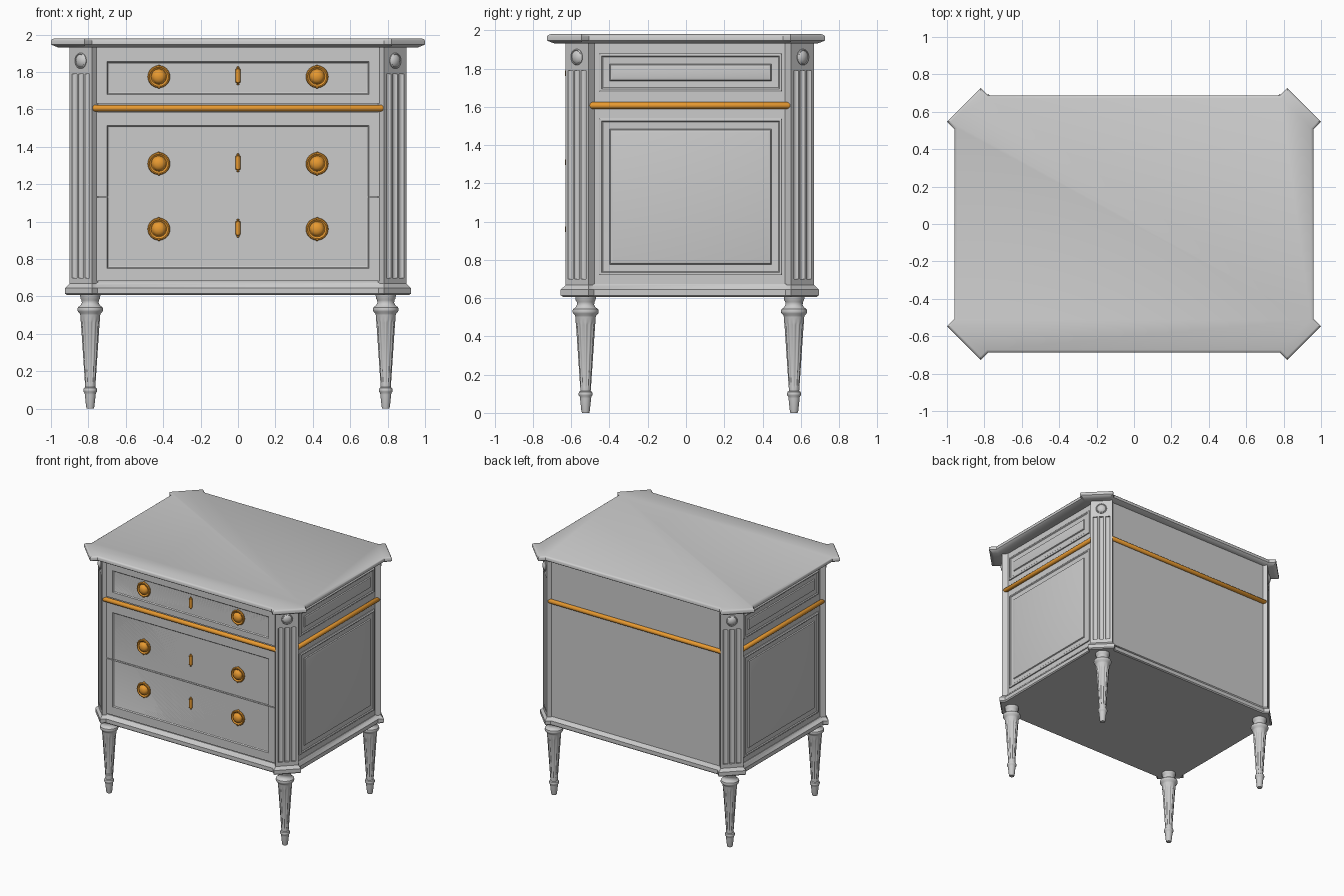
import bpy, bmesh, math
from mathutils import Matrix, Vector

if "Cube" in bpy.data.objects:
    bpy.data.objects.remove(bpy.data.objects["Cube"])

CY = 0.02            # body sits slightly behind the centre of the top
CORNERS = [(sx, sy) for sx in (-1, 1) for sy in (-1, 1)]
brass = bpy.data.materials.new("brass")
brass.diffuse_color = (0.8, 0.32, 0.03, 1)
brass.use_nodes = True
brass.node_tree.nodes["Principled BSDF"].inputs["Base Color"].default_value = brass.diffuse_color


def loft(name, rings, matrix=Matrix(), mat=None, smooth=35):
    """Skin closed rings of points and cap both ends."""
    bm = bmesh.new()
    vs = [[bm.verts.new(matrix @ Vector(p)) for p in r] for r in rings]
    n = len(vs[0])
    for a, b in zip(vs, vs[1:]):
        for i in range(n):
            j = (i + 1) % n
            bm.faces.new((a[i], a[j], b[j], b[i]))
    bm.faces.new(vs[0][::-1])
    bm.faces.new(vs[-1])
    bmesh.ops.recalc_face_normals(bm, faces=bm.faces)
    me = bpy.data.meshes.new(name)
    bm.to_mesh(me)
    bm.free()
    ob = bpy.data.objects.new(name, me)
    bpy.context.collection.objects.link(ob)
    if mat:
        me.materials.append(mat)
    bpy.context.view_layer.objects.active = ob
    bpy.ops.object.select_all(action='DESELECT')
    ob.select_set(True)
    bpy.ops.object.shade_smooth_by_angle(angle=math.radians(smooth))
    return ob


def lathe(name, profile, matrix, mat=None, seg=32, flute=None):
    """Turned part; flute = (z0, z1, depth) carves every other vertex inwards."""
    rings = []
    for r, z in profile:
        ring = []
        for i in range(seg):
            a = 2 * math.pi * i / seg
            k = 1
            if flute and flute[0] <= z <= flute[1]:
                k = 1 - flute[2] * (0.5 - 0.5 * math.cos(12 * a))
            ring.append((r * k * math.cos(a), r * k * math.sin(a), z))
        rings.append(ring)
    return loft(name, rings, matrix, mat)


def eared(hx, hy, c, e):
    """Rectangle with chamfered corners that step out as small ears."""
    q = [(hx - e, hy - c - e), (hx, hy - c), (hx - c, hy), (hx - c - e, hy - e)]
    r = [(-x, y) for x, y in q[::-1]]
    return q + r + [(-x, -y) for x, y in q] + [(-x, -y) for x, y in r]


def inset(pts, d):
    out = []
    for i, p in enumerate(pts):
        p = Vector(p)
        a = (p - Vector(pts[i - 1])).normalized()
        b = (Vector(pts[(i + 1) % len(pts)]) - p).normalized()
        na, nb = Vector((-a.y, a.x)), Vector((-b.y, b.x))
        out.append(p + (na + nb) * d / (1 + na.dot(nb)))
    return out


def slab(name, outline, profile, cy=0):
    return loft(name, [[(p[0], p[1] + cy, z) for p in inset(outline, d)] for z, d in profile])


def panel(name, rects, matrix):
    """Nested rectangles (u0, u1, v0, v1, depth) form a moulded panel."""
    return loft(name, [[(a, b0, d), (b, b0, d), (b, b1, d), (a, b1, d)]
                       for a, b, b0, b1, d in rects], matrix, smooth=20)


def basis(u, v, w, origin=(0, 0, 0)):
    m = Matrix((u, v, w)).transposed().to_4x4()
    m.translation = origin
    return m


# Top, base moulding and carcass
slab("table_top", eared(1, 0.727, 0.18, 0.04),
     [(1.93, 0.03), (1.943, 0.006), (1.948, 0), (1.968, 0), (1.975, 0.004), (1.98, 0.014)])
slab("base_moulding", eared(0.925, 0.675, 0.145, 0.03),
     [(0.607, 0.008), (0.615, 0), (0.645, 0), (0.66, 0.012), (0.675, 0.022)], CY)
body = [(0.868, 0.53), (0.78, 0.618)]
body += [(-x, y) for x, y in body[::-1]]
body += [(-x, -y) for x, y in body]
slab("carcass", body, [(0.65, 0), (1.94, 0)], CY)
loft("back_panel", [[(sx * 0.77, 0.63 + d, z) for sx, z in
                     ((-1, 0.67), (1, 0.67), (1, 1.935), (-1, 1.935))] for d in (0, 0.015)])

# Drawer fronts with shallow sunk fields
front = basis((1, 0, 0), (0, 0, 1), (0, -1, 0))
W, F, D = 0.775, 0.70, 0.608
for name, z0, z1, f0, f1 in (("top_drawer", 1.632, 1.932, 1.68, 1.855),
                             ("middle_drawer", 1.134, 1.585, 1.134, 1.515),
                             ("bottom_drawer", 0.682, 1.128, 0.75, 1.128)):
    b0 = 0.012 if f0 > z0 else 0     # the field runs through between the lower drawers
    b1 = 0.012 if f1 < z1 else 0
    panel(name, [(-W, W, z0, z1, 0.59), (-W, W, z0, z1, D), (-F, F, f0, f1, D),
                 (-F + 0.005, F - 0.005, f0 + b0 / 2, f1 - b1 / 2, D - 0.008),
                 (-F + 0.012, F - 0.012, f0 + b0, f1 - b1, D - 0.01)], front)

# Side panels: raised frame moulding around a cushioned field
rings = [(0, 0.86), (0, 0.876), (0.006, 0.88), (0.014, 0.88), (0.02, 0.874),
         (0.048, 0.872), (0.056, 0.872), (0.06, 0.88), (0.075, 0.884)]
for sx, side in ((-1, "left"), (1, "right")):
    m = basis((0, 1, 0), (0, 0, 1), (sx, 0, 0))
    for part, z0, z1 in (("upper", 1.68, 1.88), ("lower", 0.72, 1.54)):
        panel(f"{side}_{part}_panel",
              [(-0.455 + i, 0.503 - i, z0 + i, z1 - i, d) for i, d in rings], m)

# Brass rail around all four sides
rail = [(0.0, 0), (0.014, 0), (0.018, 0.006)]
for name, origin, axis, length in (
        ("front_rail", (0, -0.611, 1.607), (1, 0, 0), 1.56),
        ("back_rail", (0, 0.649, 1.607), (1, 0, 0), 1.56),
        ("left_rail", (-0.876, CY, 1.607), (0, 1, 0), 1.07),
        ("right_rail", (0.876, CY, 1.607), (0, 1, 0), 1.07)):
    h = length / 2
    rot = Vector(axis).to_track_quat('Z', 'Y').to_matrix().to_4x4()
    lathe(name, [(r, -h + z) for r, z in rail[1:]] + [(r, h - z) for r, z in rail[:0:-1]],
          Matrix.Translation(origin) @ rot, brass, 16)

# Corner columns with three flutes, cap block, rosette and turned leg
section = [(-0.085, 0)]
for c in (-0.048, 0, 0.048):
    for i in range(9):
        a = math.pi * i / 8
        section.append((c - 0.018 * math.cos(a), -0.014 * math.sin(a)))
section += [(0.085, 0), (0.085, -0.13), (-0.085, -0.13)]
block = [(-0.085, 0), (0.085, 0), (0.085, -0.13), (-0.085, -0.13)]
leg = [(0.019, 0), (0.022, 0.01), (0.029, 0.075), (0.03, 0.085), (0.036, 0.092), (0.037, 0.1),
       (0.034, 0.11), (0.027, 0.115), (0.028, 0.135), (0.029, 0.145), (0.05, 0.46),
       (0.052, 0.475), (0.053, 0.5), (0.056, 0.51), (0.066, 0.52), (0.069, 0.53),
       (0.066, 0.542), (0.052, 0.552), (0.045, 0.565), (0.046, 0.58), (0.053, 0.59), (0.054, 0.615)]
rosette = [(0.042, -0.005), (0.042, 0.004), (0.037, 0.008), (0.034, 0.005), (0.031, 0.008),
           (0.022, 0.014), (0.011, 0.017), (0.002, 0.018)]
for sx, sy in CORNERS:
    tag = ("back" if sy > 0 else "front") + ("_right" if sx > 0 else "_left")
    w = Vector((sx, sy, 0)).normalized()
    u = Vector((-w.y, w.x, 0))
    m = basis(u, w, (0, 0, 1), (sx * 0.84, CY + sy * 0.59, 0))
    loft(tag + "_column", [[(a, b, z) for a, b in section] for z in (0.70, 1.79)], m)
    loft(tag + "_column_foot", [[(a, b, z) for a, b in block] for z in (0.66, 0.70)], m)
    loft(tag + "_column_cap", [[(a, b, z) for a, b in block] for z in (1.79, 1.935)], m)
    lathe(tag + "_rosette", rosette,
          basis(u, (0, 0, 1), w, (sx * 0.84, CY + sy * 0.59, 1.86)), seg=24)
    lathe(tag + "_leg", leg, Matrix.Translation((sx * 0.79, CY + sy * 0.545, 0)),
          seg=96, flute=(0.14, 0.465, 0.12))

# Round pulls and key plates
knob = [(0.057, 0), (0.06, 0.008), (0.057, 0.016), (0.051, 0.018), (0.045, 0.013), (0.041, 0.01),
        (0.038, 0.012), (0.035, 0.02), (0.026, 0.029), (0.013, 0.034), (0.002, 0.035)]
plate = [(0.003, -0.05), (0.007, -0.046), (0.006, -0.04), (0.012, -0.036), (0.013, 0),
         (0.012, 0.036), (0.006, 0.04), (0.007, 0.046), (0.003, 0.05)]
bead = [(0.009, 0), (0.009, 0.012), (0.005, 0.018)]
for row, z in (("top", 1.775), ("middle", 1.31), ("bottom", 0.96)):
    for x, side in ((-0.423, "left"), (0.423, "right")):
        lathe(f"{row}_{side}_pull", knob,
              basis((1, 0, 0), (0, 0, 1), (0, -1, 0), (x, -0.598, z)), brass)
        for s, end in ((1, "upper"), (-1, "lower")):
            lathe(f"{row}_{side}_pull_{end}_bead", bead,
                  basis((1, 0, 0), (0, 0, 1), (0, -1, 0), (x, -0.598, z + s * 0.055)), brass, 12)
    lathe(f"{row}_key_plate", plate, Matrix.Translation((0, -0.606, z + 0.005)), brass, 16)
